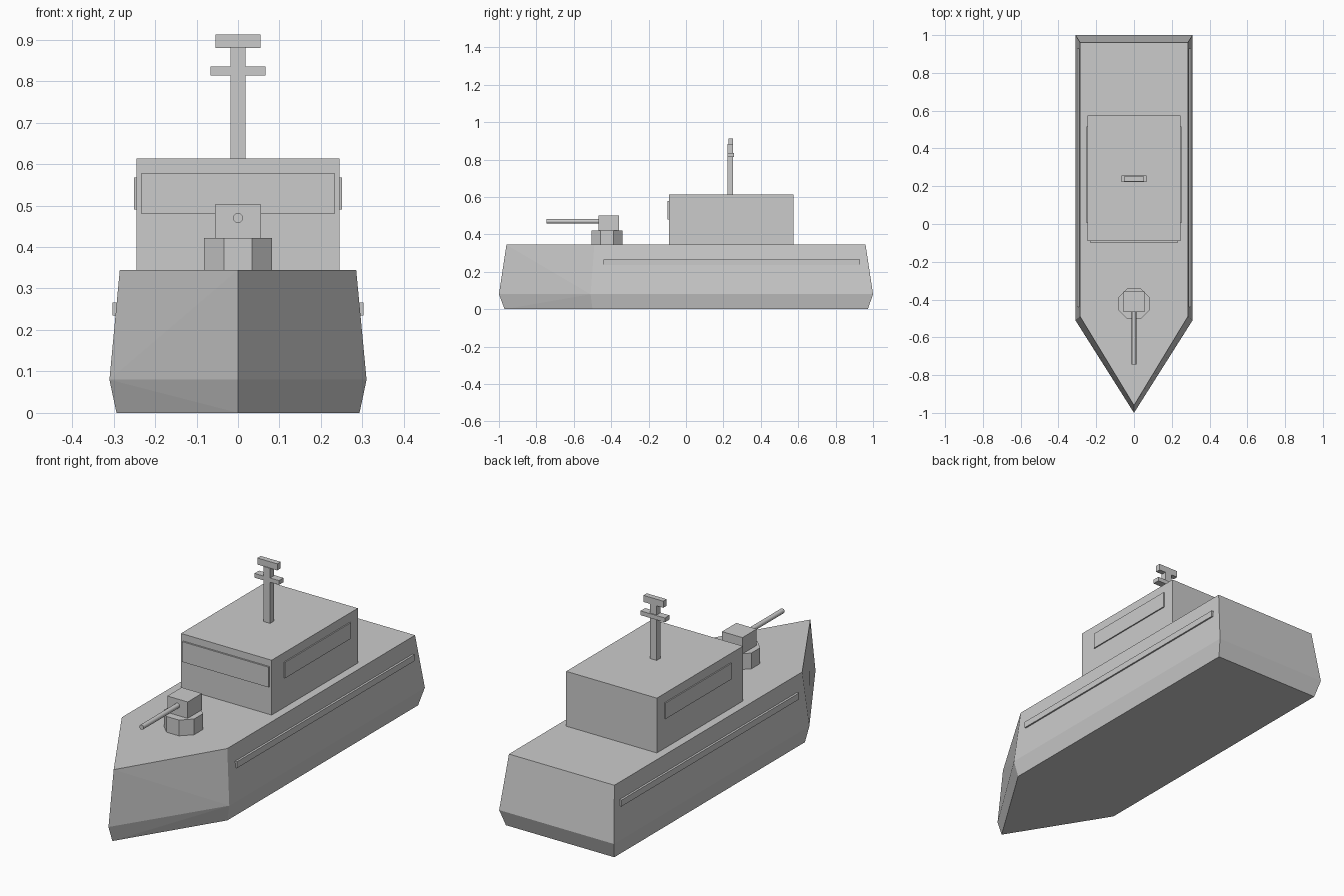
import bpy
import bmesh
from math import pi
from mathutils import Matrix, Vector

cube = bpy.data.objects.get("Cube")
if cube:
    bpy.data.objects.remove(cube, do_unlink=True)

grey = bpy.data.materials.new("hull_grey")
grey.use_nodes = True
COLOUR = (0.6, 0.6, 0.6, 1)
grey.diffuse_color = COLOUR
grey.node_tree.nodes["Principled BSDF"].inputs["Base Color"].default_value = COLOUR


def finish(name, bm):
    bmesh.ops.recalc_face_normals(bm, faces=bm.faces)
    mesh = bpy.data.meshes.new(name)
    bm.to_mesh(mesh)
    bm.free()
    mesh.materials.append(grey)
    obj = bpy.data.objects.new(name, mesh)
    bpy.context.collection.objects.link(obj)
    return obj


def box(name, low, high):
    low, high = Vector(low), Vector(high)
    bm = bmesh.new()
    bmesh.ops.create_cube(bm, size=1, matrix=Matrix.Translation((low + high) / 2)
                          @ Matrix.Diagonal((high - low).to_4d()))
    return finish(name, bm)


def cylinder(name, centre, radius, depth, sides, turn):
    bm = bmesh.new()
    bmesh.ops.create_cone(bm, cap_ends=True, segments=sides, radius1=radius, radius2=radius,
                          depth=depth, matrix=Matrix.Translation(centre) @ turn)
    return finish(name, bm)


# Hull: keel, chine and deck outlines joined by sides, with creased bow planes
bm = bmesh.new()
rings = []
for z, half, bow, shoulder, stern in ((0, 0.293, -0.97, -0.5, 0.972),
                                      (0.08, 0.31, -1, -0.51, 1),
                                      (0.345, 0.285, -0.96, -0.49, 0.96)):
    outline = ((0, bow), (half, shoulder), (half, stern), (-half, stern), (-half, shoulder))
    rings.append([bm.verts.new((x, y, z)) for x, y in outline])
keel, chine, deck = rings
bm.faces.new(keel[::-1])
bm.faces.new(deck)
for edge in (keel, deck):
    for i in (1, 2, 3):
        bm.faces.new((chine[i], chine[i + 1], edge[i + 1], edge[i]))
    for s in (1, 4):
        bm.faces.new((chine[0], chine[s], edge[0]))
        bm.faces.new((chine[s], edge[s], edge[0]))
finish("hull", bm)

# Cabin with raised window panels, and rubbing strips along the hull
box("cabin", (-0.245, -0.09, 0.345), (0.245, 0.575, 0.613))
box("front_window", (-0.233, -0.098, 0.48), (0.233, -0.089, 0.579))
for side, s in (("left", 1), ("right", -1)):
    window = sorted((0.244 * s, 0.251 * s))
    box(side + "_window", (window[0], 0.005, 0.49), (window[1], 0.515, 0.568))
    strip = sorted((0.28 * s, 0.303 * s))
    box(side + "_rubbing_strip", (strip[0], -0.44, 0.235), (strip[1], 0.93, 0.266))

# Mast
box("mast", (-0.018, 0.222, 0.61), (0.018, 0.252, 0.882))
box("mast_crossbar", (-0.066, 0.222, 0.814), (0.066, 0.257, 0.835))
box("mast_top_bar", (-0.054, 0.226, 0.88), (0.054, 0.252, 0.912))

# Deck gun
cylinder("gun_base", (0, -0.422, 0.383), 0.0888, 0.078, 8, Matrix.Rotation(pi / 8, 4, "Z"))
box("gun_turret", (-0.055, -0.467, 0.422), (0.055, -0.357, 0.502))
barrel = cylinder("gun_barrel", (0, -0.6, 0.47), 0.012, 0.29, 12, Matrix.Rotation(pi / 2, 4, "X"))
for face in barrel.data.polygons:
    face.use_smooth = len(face.vertices) == 4
